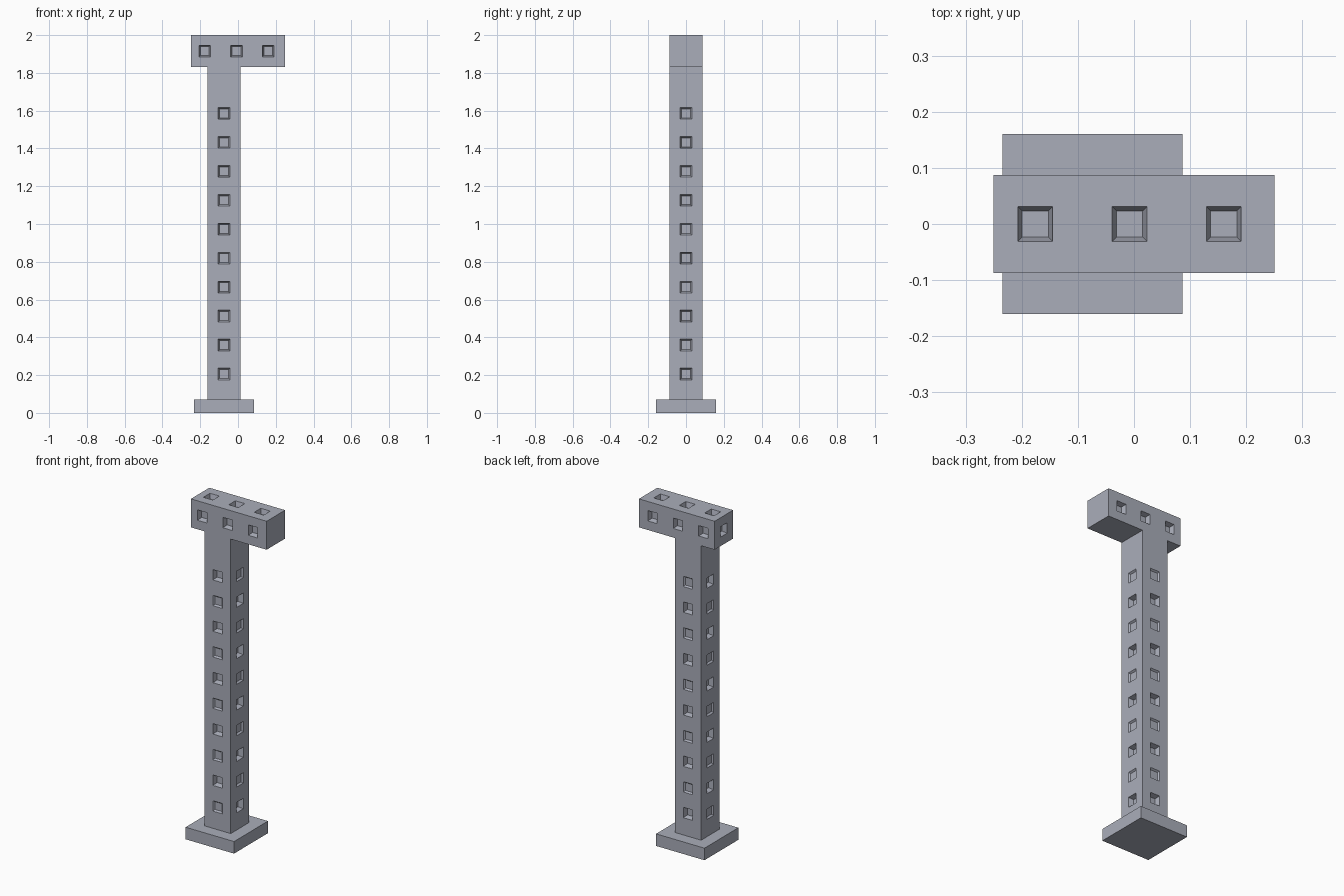
import bpy, bmesh
from mathutils import Vector

if "Cube" in bpy.data.objects:
    bpy.data.objects.remove(bpy.data.objects["Cube"], do_unlink=True)

# One plain blue-grey material
grey = bpy.data.materials.new("blue_grey")
grey.use_nodes = True
colour = (0.40, 0.42, 0.49, 1)
grey.diffuse_color = colour
grey.node_tree.nodes["Principled BSDF"].inputs["Base Color"].default_value = colour

HOLE = 0.031      # half width of a recess opening
RIM = 0.0105      # inward slope of the recess walls
SHALLOW, DEEP = 0.01, 0.03
HALF = 0.087      # half thickness of shaft and beam
SHAFT_X = -0.074


def block(name, low, high, recesses=()):
    """Box with tapered square recesses, each given as (centre on face, normal, depth)."""
    bm = bmesh.new()
    bmesh.ops.create_cube(bm, size=1)
    low, high = Vector(low), Vector(high)
    for v in bm.verts:
        v.co = [(a + b) / 2 + c * (b - a) for a, b, c in zip(low, high, v.co)]
    # Cut the walls along the edges of every recess
    cuts = {(axis, round(p[axis] + side * HOLE, 4))
            for p, n, d in recesses for axis in range(3) if not n[axis]
            for side in (-1, 1)}
    for axis, at in sorted(cuts):
        normal = Vector((0, 0, 0))
        normal[axis] = 1
        bmesh.ops.bisect_plane(bm, geom=bm.verts[:] + bm.edges[:] + bm.faces[:],
                               plane_co=normal * at, plane_no=normal)
    # Push the recess faces in
    bm.normal_update()
    for point, normal, depth in recesses:
        face = min(bm.faces, key=lambda f: (f.calc_center_median() - Vector(point)).length)
        bmesh.ops.inset_individual(bm, faces=[face], thickness=RIM, depth=-depth)
    mesh = bpy.data.meshes.new(name)
    bm.to_mesh(mesh)
    bm.free()
    mesh.materials.append(grey)
    obj = bpy.data.objects.new(name, mesh)
    bpy.context.collection.objects.link(obj)
    return obj


# Base slab
block("base", (SHAFT_X - 0.16, -0.16, 0), (SHAFT_X + 0.16, 0.16, 0.072))

# Shaft: recesses on four sides, alternating shallow and deep
shaft_holes = []
for k in range(10):
    z = 0.206 + k * 0.1533
    for x, y in ((1, 0), (0, 1), (-1, 0), (0, -1)):
        deep = (k % 2 == 0) == (x + y > 0)
        shaft_holes.append(((SHAFT_X + x * HALF, y * HALF, z), (x, y, 0),
                            DEEP if deep else SHALLOW))
block("shaft", (SHAFT_X - HALF, -HALF, 0.072), (SHAFT_X + HALF, HALF, 1.83), shaft_holes)

# Top beam: recesses on front, back, top and the short end
beam_holes = [((-0.25, 0, 1.915), (-1, 0, 0), DEEP)]
for x in (-0.176, -0.008, 0.16):
    beam_holes += [((x, -HALF, 1.915), (0, -1, 0), DEEP),
                   ((x, HALF, 1.915), (0, 1, 0), DEEP),
                   ((x, 0, 2), (0, 0, 1), DEEP)]
block("top_beam", (-0.25, -HALF, 1.83), (0.25, HALF, 2), beam_holes)
